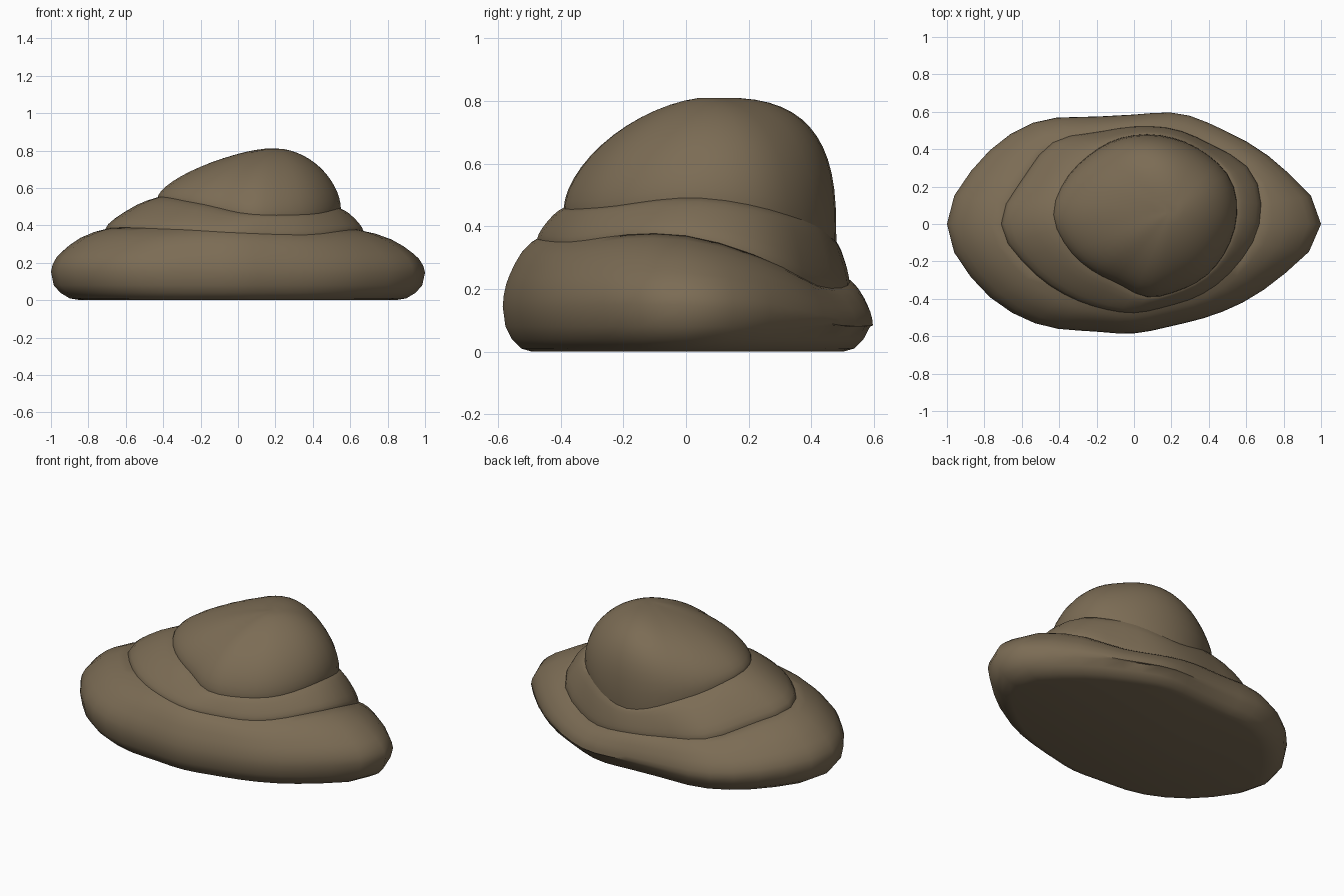
import bpy
import bmesh
from math import sin, cos, pi, floor
from mathutils import Vector

if "Cube" in bpy.data.objects:
    bpy.data.objects.remove(bpy.data.objects["Cube"])

SEGMENTS = 40

mud = bpy.data.materials.new("brown mud")
mud.use_nodes = True
mud.diffuse_color = (0.2, 0.15, 0.09, 1)
mud.node_tree.nodes["Principled BSDF"].inputs["Base Color"].default_value = mud.diffuse_color


def around(values, i):
    """Smooth closed interpolation of evenly spaced values at segment i."""
    n = len(values)
    u = i / SEGMENTS * n
    k = floor(u)
    f = u - k
    a, b, c, d = (values[(k + j) % n] for j in (-1, 0, 1, 2))
    return b + f / 2 * (c - a + f * (2 * a - 5 * b + 4 * c - d + f * (3 * (b - c) + d - a)))


def outline(radii, heights, centre=(0, 0)):
    """Closed loop from radii and heights, anticlockwise from +x."""
    loop = []
    for i in range(SEGMENTS):
        a = 2 * pi * i / SEGMENTS
        r = around(radii, i)
        loop.append(Vector((centre[0] + r * cos(a), centre[1] + r * sin(a), around(heights, i))))
    return loop


def between(lower, upper, t, h):
    """Loop blended by t in plan and by h in height."""
    return [Vector((*p.lerp(q, t).xy, p.z + (q.z - p.z) * h)) for p, q in zip(lower, upper)]


def dropped(loop, scale, height):
    """Scaled copy of a loop laid level at a height."""
    return [Vector((p.x * scale, p.y * scale, height)) for p in loop]


def loft(name, rings):
    bm = bmesh.new()
    loops = [[bm.verts.new(p) for p in ring] for ring in rings]
    for low, high in zip(loops, loops[1:]):
        for i in range(SEGMENTS):
            j = (i + 1) % SEGMENTS
            bm.faces.new((low[i], low[j], high[j], high[i]))
    bm.faces.new(loops[0][::-1])
    bm.faces.new(loops[-1])
    mesh = bpy.data.meshes.new(name)
    bm.to_mesh(mesh)
    bm.free()
    mesh.materials.append(mud)
    obj = bpy.data.objects.new(name, mesh)
    bpy.context.collection.objects.link(obj)
    bpy.ops.object.select_all(action="DESELECT")
    obj.select_set(True)
    bpy.context.view_layer.objects.active = obj
    bpy.ops.object.shade_smooth_by_angle(angle=pi / 4)
    return obj


# Outlines of the foot and of the seams between the layers
foot = outline([1, .835, .7, .64, .585, .62, .765, .89, 1, .89, .75, .62, .585, .585, .665, .81], [0])
ledge = outline([.67, .69, .595, .55, .52, .53, .615, .64, .71, .61, .53, .485, .475, .475, .525, .59],
                [.37, .21, .23, .28, .38, .38, .36, .35])
collar = outline([.48, .485, .455, .435, .43, .435, .445, .475, .5, .46, .42, .4, .44, .44, .455, .465],
                 [.49, .42, .35, .45, .55, .52, .46, .46], (.07, .05))

# Bottom layer: wide slab with a rounded rim
rim = [(.0, .4), (.03, .5), (.1, .6), (.2, .68), (.35, .78), (.55, .88), (.8, .96), (1, 1), (1.3, .9)]
base = [dropped(foot, s, z) for s, z in ((.84, 0), (.9, .01), (.95, .04), (.985, .08))]
loft("bottom_layer", base + [between(foot, ledge, t, h) for t, h in rim])

# Middle layer: sloping shoulder
slope = [(0, 0), (.06, .16), (.18, .33), (.35, .52), (.6, .76), (.8, .9), (1, 1), (1.2, 1)]
loft("middle_layer", [dropped(ledge, .95, .08)] + [between(ledge, collar, t, h) for t, h in slope])

# Top layer: lopsided dome, steep at the back
apex = Vector((.2, .07, .812))
fullness = [1.8, 2.2, 3, 2.1, 1.5, 1.6, 1.65, 1.7]
dome = []
STEPS = 14
for step in range(STEPS):
    a = pi / 2 * step / STEPS
    ring = []
    for i, p in enumerate(collar):
        power = 2 / around(fullness, i)
        t, h = 1 - cos(a) ** power, sin(a) ** power
        ring.append(Vector((*p.lerp(apex, t).xy, p.z + (apex.z - p.z) * h)))
    dome.append(ring)
loft("top_layer", [dropped(collar, .95, .15)] + dome)
